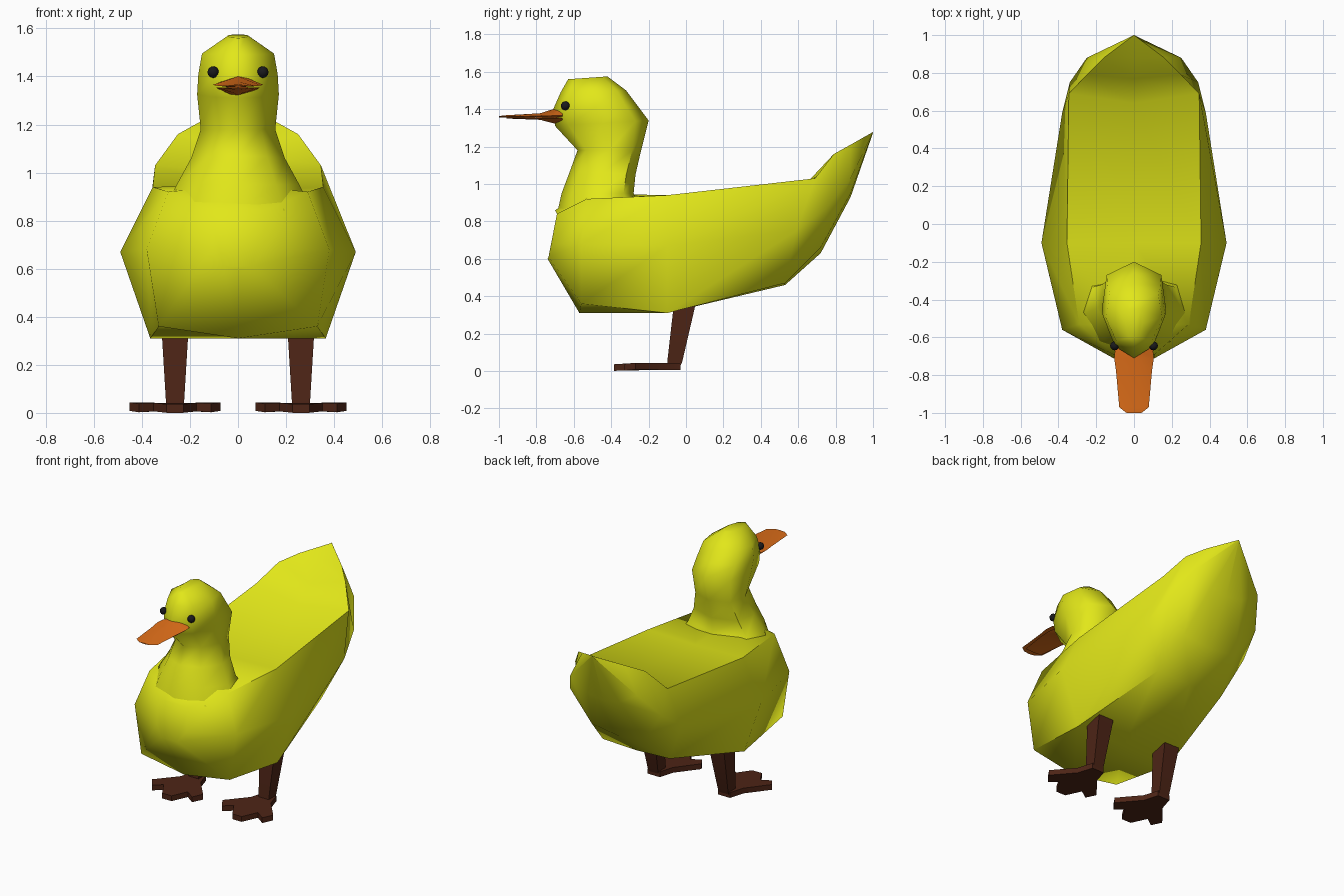
import bpy, bmesh, math

if "Cube" in bpy.data.objects:
    bpy.data.objects.remove(bpy.data.objects["Cube"])


def material(name, rgb):
    m = bpy.data.materials.new(name)
    m.diffuse_color = (*rgb, 1)
    m.use_nodes = True
    m.node_tree.nodes["Principled BSDF"].inputs["Base Color"].default_value = m.diffuse_color
    return m


YELLOW = material("yellow down", (0.76, 0.8, 0.01))
ORANGE = material("orange beak", (0.75, 0.16, 0.01))
BROWN = material("brown leg", (0.075, 0.018, 0.008))
BLACK = material("black eye", (0.01, 0.01, 0.012))


def finish(bm, name, mat, angle):
    bmesh.ops.remove_doubles(bm, verts=bm.verts, dist=0.0005)
    bmesh.ops.recalc_face_normals(bm, faces=bm.faces)
    me = bpy.data.meshes.new(name)
    bm.to_mesh(me)
    bm.free()
    ob = bpy.data.objects.new(name, me)
    bpy.context.collection.objects.link(ob)
    me.materials.append(mat)
    bpy.ops.object.select_all(action='DESELECT')
    ob.select_set(True)
    bpy.context.view_layer.objects.active = ob
    bpy.ops.object.shade_smooth_by_angle(angle=math.radians(angle))
    return ob


def loft(name, rings, mat, angle=50):
    """Skin closed rings with equal point counts and cap both ends."""
    bm = bmesh.new()
    vs = [[bm.verts.new(p) for p in r] for r in rings]
    n = len(rings[0])
    for a, b in zip(vs, vs[1:]):
        for i in range(n):
            j = (i + 1) % n
            bm.faces.new((a[i], a[j], b[j], b[i]))
    bm.faces.new(vs[0])
    bm.faces.new(vs[-1])
    return finish(bm, name, mat, angle)


def mirror_ring(half):
    """Complete a half section whose first and last points lie on x = 0."""
    return half + [(-x, y, z) for x, y, z in half[-2:0:-1]]


# Body: half sections (bottom, bottom edge, widest, rim, back) breast to tail
body = [
    [(0, -.74, .60), (.06, -.735, .61), (.11, -.71, .68), (.11, -.69, .84), (0, -.70, .86)],
    [(0, -.57, .31), (.33, -.56, .36), (.38, -.56, .68), (.29, -.53, .92), (0, -.55, .95)],
    [(0, -.10, .31), (.365, -.10, .31), (.49, -.10, .67), (.355, -.10, .94), (0, -.10, .93)],
    [(0, .53, .46), (.25, .53, .47), (.38, .59, .75), (.345, .69, 1.03), (0, .64, 1.0)],
    [(0, .72, .63), (.20, .72, .66), (.34, .75, .87), (.25, .79, 1.16), (0, .77, 1.09)],
    [(0, .88, .93), (.12, .88, .95), (.25, .88, 1.03), (.16, .88, 1.21), (0, .88, 1.19)],
    [(0, 1.0, 1.28)] * 5,
]
loft("body", [mirror_ring(h) for h in body[:-1]] + [[(0, 1.0, 1.28 - .001 * i) for i in range(8)]],
     YELLOW, 60)

# Neck and head: front y, front z, back y, back z, half width
head = [
    (-.69, .84, -.22, .85, .31),
    (-.665, .95, -.28, .95, .255),
    (-.62, 1.07, -.27, 1.05, .195),
    (-.58, 1.18, -.24, 1.18, .155),
    (-.70, 1.31, -.20, 1.34, .17),
    (-.71, 1.40, -.26, 1.42, .165),
    (-.67, 1.49, -.32, 1.50, .15),
    (-.63, 1.56, -.42, 1.575, .045),
]
section = [(0, 0), (.14, .62), (.5, 1), (.86, .85), (1, 0)]
rings = []
for yf, zf, yb, zb, w in head:
    rings.append(mirror_ring([(w * s, yf + (yb - yf) * t, zf + (zb - zf) * t)
                              for t, s in section]))
loft("neck_and_head", rings, YELLOW, 60)


# Beak halves: y, half width, ridge z, edge z, underside z
def beak(name, rows):
    loft(name, [[(0, y, t), (w, y, e), (0, y, b), (-w, y, e)] for y, w, t, e, b in rows],
         ORANGE, 40)


beak("upper_beak", [(-.66, .10, 1.41, 1.365, 1.35), (-.71, .105, 1.40, 1.365, 1.355),
                    (-.78, .095, 1.378, 1.363, 1.357), (-.97, .078, 1.367, 1.36, 1.355),
                    (-1.0, .04, 1.363, 1.36, 1.356)])
beak("lower_beak", [(-.66, .085, 1.355, 1.35, 1.31), (-.71, .09, 1.356, 1.353, 1.325),
                    (-.78, .085, 1.357, 1.353, 1.343), (-.96, .06, 1.355, 1.352, 1.35)])

# Webbed foot outline relative to the leg centre, with toe height
outline = [(.045, -.03, 0), (.075, -.13, 0), (.19, -.27, .002), (.15, -.33, -.004),
           (.09, -.29, 0), (.035, -.385, -.006), (-.035, -.385, -.006), (-.09, -.29, 0),
           (-.15, -.33, -.004), (-.19, -.27, .002), (-.075, -.13, 0), (-.045, -.03, 0)]

for side, label in ((1, "right"), (-1, "left")):
    cx = side * .262

    # Leg: z, front y, back y, half width
    leg = [(.015, -.10, -.035, .036), (.05, -.10, -.02, .038),
           (.33, -.068, .045, .055), (.42, -.06, .06, .058)]
    loft(label + "_leg",
         [[(cx - w, a, z), (cx + w, a, z), (cx + w, b, z), (cx - w, b, z)]
          for z, a, b, w in leg], BROWN, 30)

    loft(label + "_foot",
         [[(cx + x, y, z + h) for x, y, h in outline] for z in (.0065, .042)], BROWN, 30)

    # Eye
    bm = bmesh.new()
    bmesh.ops.create_uvsphere(bm, u_segments=12, v_segments=8, radius=.024)
    bmesh.ops.translate(bm, verts=bm.verts, vec=(side * .103, -.645, 1.418))
    finish(bm, label + "_eye", BLACK, 60)
